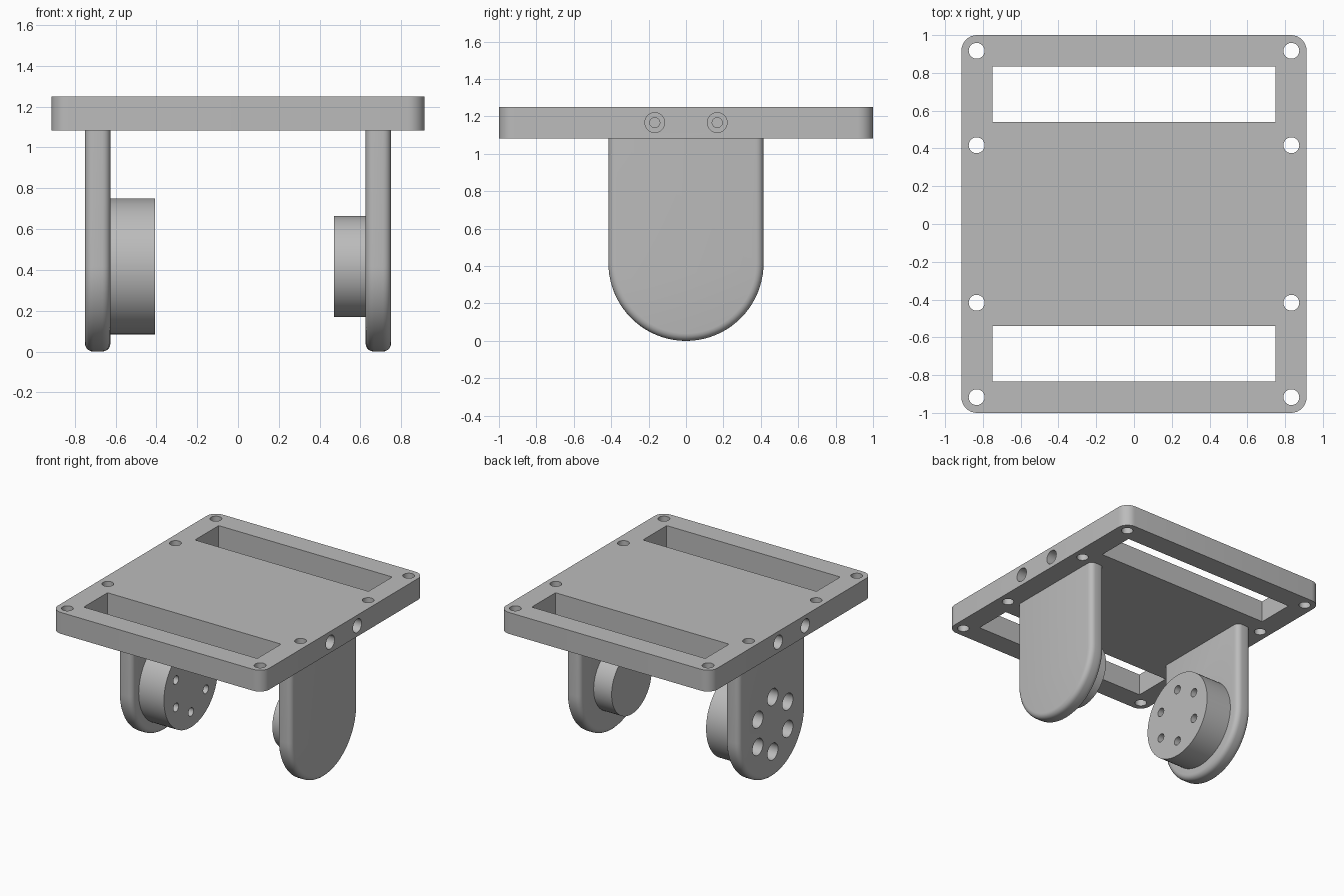
import bpy, bmesh
from math import pi, sin, cos, radians
from mathutils import Matrix, Vector

if "Cube" in bpy.data.objects:
    bpy.data.objects.remove(bpy.data.objects["Cube"], do_unlink=True)

GREY = (0.5, 0.5, 0.5, 1)
metal = bpy.data.materials.new("plain grey")
metal.use_nodes = True
metal.diffuse_color = GREY
metal.node_tree.nodes["Principled BSDF"].inputs["Base Color"].default_value = GREY

PLATE_LOW, PLATE_TOP = 1.083, 1.25
PIVOT_Z = 0.417
ARM_R, ARM_IN, ARM_OUT = 0.415, 0.625, 0.75


def finish(bm, name):
    bmesh.ops.recalc_face_normals(bm, faces=bm.faces)
    mesh = bpy.data.meshes.new(name)
    bm.to_mesh(mesh)
    bm.free()
    mesh.materials.append(metal)
    obj = bpy.data.objects.new(name, mesh)
    bpy.context.collection.objects.link(obj)
    return obj


def add_box(bm, low, high):
    low, high = Vector(low), Vector(high)
    size = Matrix.Diagonal((*(high - low), 1))
    bmesh.ops.create_cube(bm, size=1, matrix=Matrix.Translation((low + high) / 2) @ size)


def add_rod(bm, start, end, radius, segments=32):
    start, end = Vector(start), Vector(end)
    axis = end - start
    turn = axis.to_track_quat("Z", "Y").to_matrix().to_4x4()
    bmesh.ops.create_cone(bm, cap_ends=True, segments=segments, radius1=radius,
                          radius2=radius, depth=axis.length,
                          matrix=Matrix.Translation((start + end) / 2) @ turn)


def combine(target, tool, operation):
    mod = target.modifiers.new(operation.lower(), "BOOLEAN")
    mod.operation, mod.solver, mod.object = operation, "EXACT", tool
    bpy.context.view_layer.objects.active = target
    bpy.ops.object.modifier_apply(modifier=mod.name)
    bpy.data.objects.remove(tool, do_unlink=True)


# Top plate with rounded corners
bm = bmesh.new()
add_box(bm, (-0.914, -1, PLATE_LOW), (0.914, 1, PLATE_TOP))
corners = [e for e in bm.edges if abs(e.verts[0].co.z - e.verts[1].co.z) > 0.1]
bmesh.ops.bevel(bm, geom=corners, offset=0.083, segments=8, profile=0.5, affect="EDGES")
plate = finish(bm, "top_plate")

# Two windows and eight mounting holes through the plate
bm = bmesh.new()
for s in (-1, 1):
    add_box(bm, (-0.75, min(s * 0.54, s * 0.833), 1), (0.75, max(s * 0.54, s * 0.833), 1.4))
    for x in (-0.833, 0.833):
        for y in (0.417, 0.917):
            add_rod(bm, (x, s * y, 1), (x, s * y, 1.4), 0.042)
combine(plate, finish(bm, "plate_cutter"), "DIFFERENCE")

# Stepped screw holes in the plate sides: wide bore, then narrow bore
for radius, depth in ((0.053, 0.17), (0.027, 0.36)):
    bm = bmesh.new()
    for sx in (-1, 1):
        for y in (-0.167, 0.167):
            add_rod(bm, (sx, y, 1.167), (sx * (0.914 - depth), y, 1.167), radius)
    combine(plate, finish(bm, "side_bore_cutter"), "DIFFERENCE")


def make_arm(side, name):
    # Round-ended slab with softened rims, mirrored by side
    bm = bmesh.new()
    steps = 40
    outline = [(-ARM_R, PLATE_LOW + 0.005)]
    for i in range(steps + 1):
        a = pi + pi * i / steps
        outline.append((ARM_R * cos(a), PIVOT_Z + ARM_R * sin(a) * PIVOT_Z / ARM_R))
    outline.append((ARM_R, PLATE_LOW + 0.005))
    face = bm.faces.new([bm.verts.new((side * ARM_IN, y, z)) for y, z in outline])
    wall = bmesh.ops.extrude_face_region(bm, geom=[face])
    moved = [v for v in wall["geom"] if isinstance(v, bmesh.types.BMVert)]
    bmesh.ops.translate(bm, verts=moved, vec=(side * (ARM_OUT - ARM_IN), 0, 0))
    bmesh.ops.recalc_face_normals(bm, faces=bm.faces)
    rim = [e for e in bm.edges
           if abs(e.verts[0].co.x - e.verts[1].co.x) < 1e-4
           and min(v.co.z for v in e.verts) < PLATE_LOW]
    bmesh.ops.bevel(bm, geom=rim, offset=0.04, segments=5, profile=0.5, affect="EDGES")
    return finish(bm, name)


def add_boss(arm, side, radius, inner_x):
    bm = bmesh.new()
    add_rod(bm, (side * inner_x, 0, PIVOT_Z), (side * 0.68, 0, PIVOT_Z), radius, 72)
    combine(arm, finish(bm, "boss"), "UNION")


left_arm = make_arm(1, "left_arm_with_small_boss")
add_boss(left_arm, 1, 0.247, 0.47)
right_arm = make_arm(-1, "right_arm_with_large_boss")
add_boss(right_arm, -1, 0.333, 0.407)

# Ring of six stepped screw holes through the right arm and its boss
for radius, x_end in ((0.065, -0.6), (0.033, -0.3)):
    bm = bmesh.new()
    for i in range(6):
        a = i * pi / 3
        y, z = 0.213 * sin(a), PIVOT_Z + 0.213 * cos(a)
        add_rod(bm, (-0.9, y, z), (x_end, y, z), radius, 24)
    combine(right_arm, finish(bm, "screw_cutter"), "DIFFERENCE")

# Smooth curved walls, keep the hard edges crisp
bpy.ops.object.select_all(action="DESELECT")
for obj in (plate, left_arm, right_arm):
    obj.select_set(True)
bpy.context.view_layer.objects.active = plate
bpy.ops.object.shade_smooth_by_angle(angle=radians(30))
